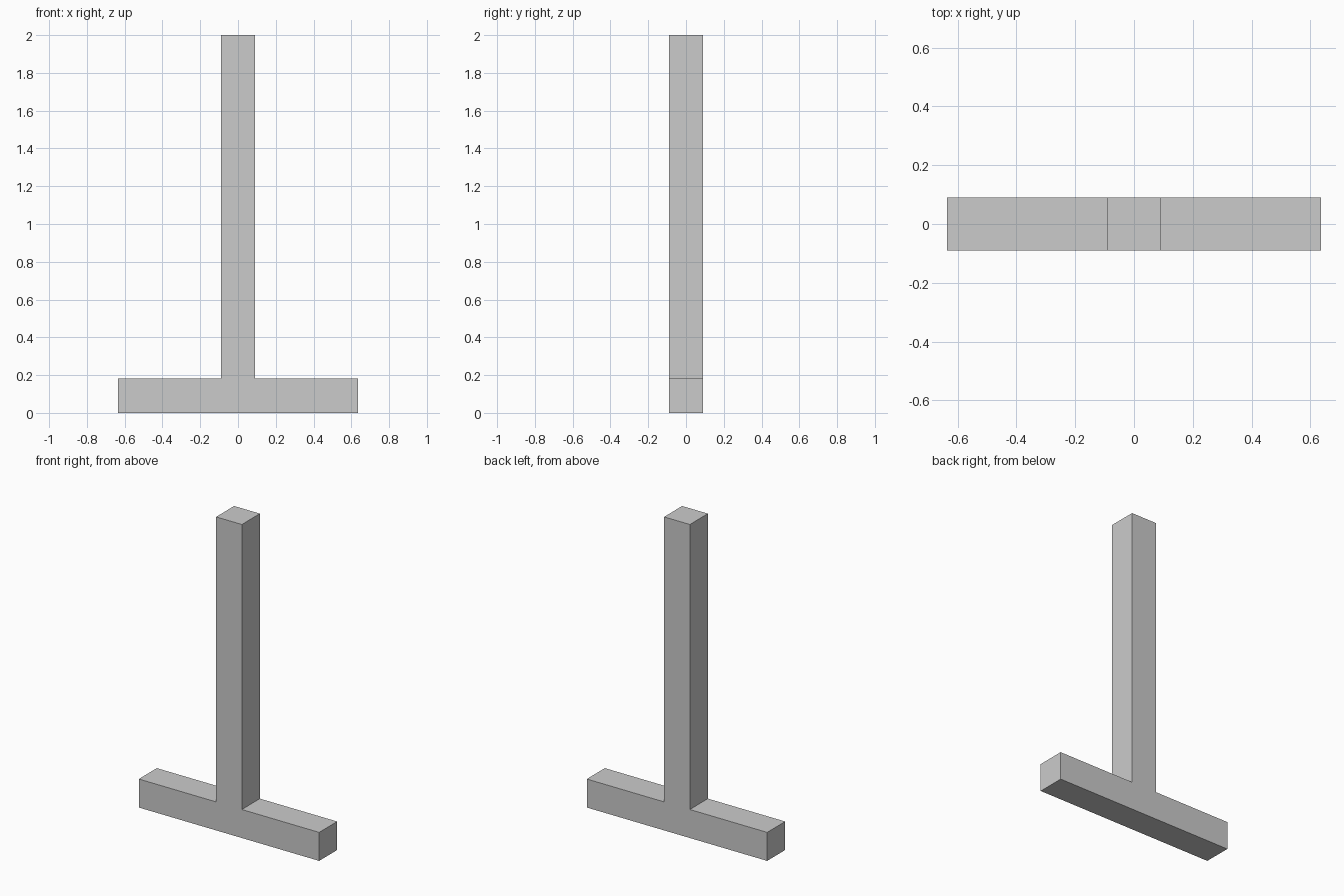
import bpy
import bmesh

if "Cube" in bpy.data.objects:
    bpy.data.objects.remove(bpy.data.objects["Cube"])

U = 2 / 11            # one module: the model is 11 tall, 7 wide, 1 deep
HALF_POST = U / 2
HALF_BASE = 3.5 * U

# Right half of the inverted-T outline, mirrored to close the profile
right = [(HALF_BASE, 0), (HALF_BASE, U), (HALF_POST, U), (HALF_POST, 11 * U)]
outline = right + [(-x, z) for x, z in reversed(right)]

# Extrude the outline front to back
bm = bmesh.new()
front = bm.faces.new([bm.verts.new((x, -U / 2, z)) for x, z in outline])
result = bmesh.ops.extrude_face_region(bm, geom=[front], use_keep_orig=True)
moved = [g for g in result["geom"] if isinstance(g, bmesh.types.BMVert)]
bmesh.ops.translate(bm, verts=moved, vec=(0, U, 0))
bmesh.ops.recalc_face_normals(bm, faces=bm.faces[:])

# Upright post with crossbar foot, one solid
mesh = bpy.data.meshes.new("post_with_foot")
bm.to_mesh(mesh)
bm.free()
post = bpy.data.objects.new("post_with_foot", mesh)
bpy.context.collection.objects.link(post)
